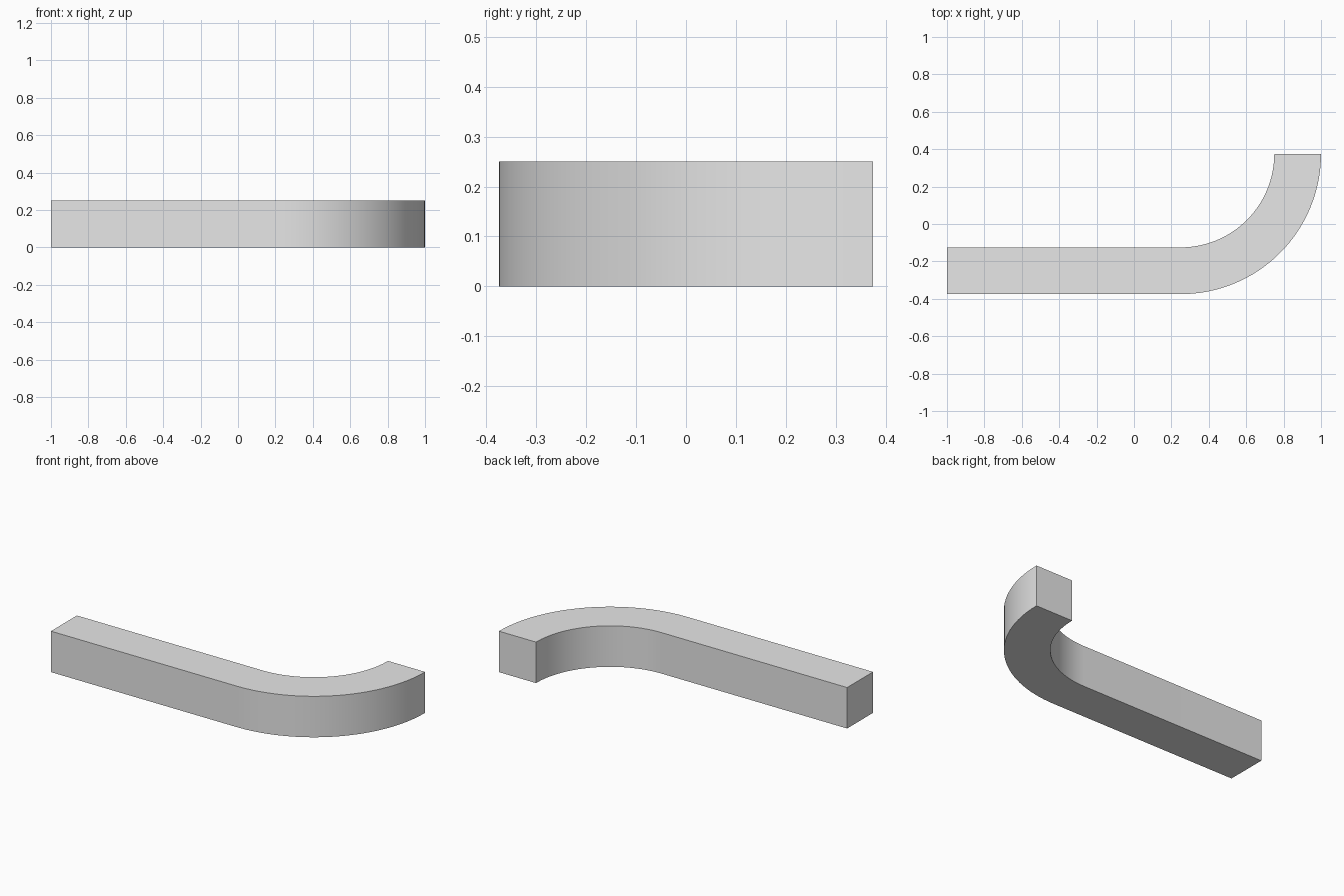
import bpy
import bmesh
import math

cube = bpy.data.objects.get("Cube")
if cube:
    bpy.data.objects.remove(cube, do_unlink=True)

HEIGHT = 0.25
CENTRE = (0.25, 0.375)
OUTER, INNER = 0.75, 0.5
SEGMENTS = 32

grey = bpy.data.materials.new("light grey")
grey.use_nodes = True
grey.diffuse_color = (0.8, 0.8, 0.8, 1)
grey.node_tree.nodes["Principled BSDF"].inputs["Base Color"].default_value = (0.8, 0.8, 0.8, 1)


def edge_path(radius):
    """Straight run from the end, then a quarter bend."""
    points = [(-1, CENTRE[1] - radius)]
    for i in range(SEGMENTS + 1):
        a = math.pi / 2 * i / SEGMENTS
        points.append((CENTRE[0] + radius * math.sin(a), CENTRE[1] - radius * math.cos(a)))
    return points


# Square bar: rings of four corners swept along the path
bm = bmesh.new()
rings = []
for outer, inner in zip(edge_path(OUTER), edge_path(INNER)):
    corners = [(*outer, 0), (*inner, 0), (*inner, HEIGHT), (*outer, HEIGHT)]
    rings.append([bm.verts.new(c) for c in corners])
for a, b in zip(rings, rings[1:]):
    for i in range(4):
        j = (i + 1) % 4
        bm.faces.new((a[i], a[j], b[j], b[i]))
bm.faces.new(rings[0])
bm.faces.new(rings[-1])
bmesh.ops.recalc_face_normals(bm, faces=bm.faces)

mesh = bpy.data.meshes.new("curved_bar")
bm.to_mesh(mesh)
bm.free()
mesh.materials.append(grey)
bar = bpy.data.objects.new("curved_bar", mesh)
bpy.context.collection.objects.link(bar)

# Smooth bend with sharp long edges
bpy.ops.object.select_all(action='DESELECT')
bar.select_set(True)
bpy.context.view_layer.objects.active = bar
bpy.ops.object.shade_smooth_by_angle(angle=math.radians(30))
